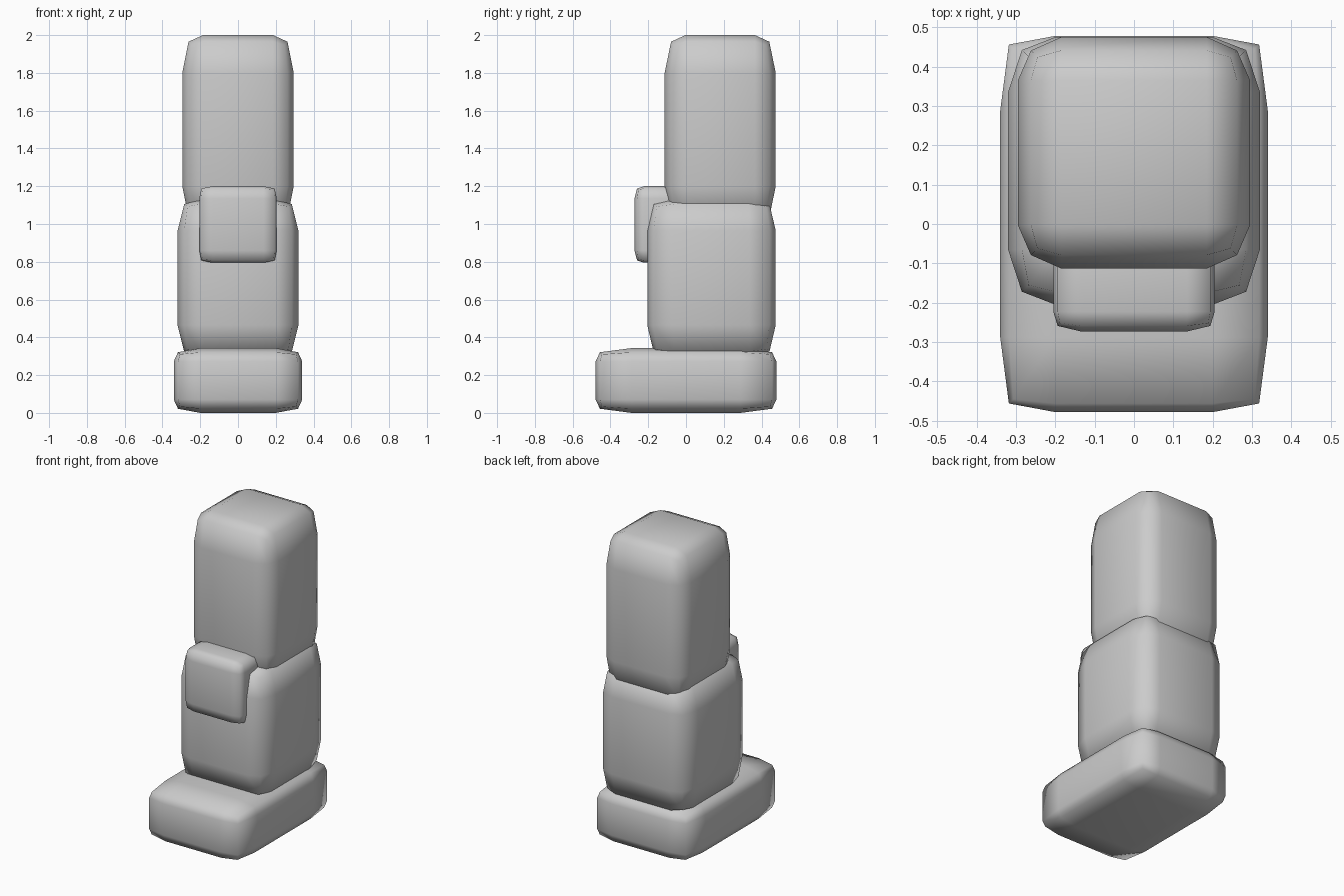
import bpy
import bmesh

default_cube = bpy.data.objects.get("Cube")
if default_cube:
    bpy.data.objects.remove(default_cube, do_unlink=True)

# One plain grey for every part
grey = bpy.data.materials.new("plain grey")
grey.use_nodes = True
color = (0.6, 0.6, 0.6, 1)
grey.diffuse_color = color
grey.node_tree.nodes["Principled BSDF"].inputs["Base Color"].default_value = color


def soft_block(name, low, high, shoulder, edge):
    """Box with pulled-in edges; shoulder and edge are insets per axis."""
    bm = bmesh.new()
    bmesh.ops.create_cube(bm, size=2)
    bmesh.ops.subdivide_edges(bm, edges=bm.edges[:], cuts=2, use_grid_fill=True)
    for v in bm.verts:
        outer = [abs(c) > 0.9 for c in v.co]
        pull = {1: 0, 2: 1, 3: 1.5}[sum(outer)]
        for i in range(3):
            inset = edge[i] * pull if outer[i] else shoulder[i]
            v.co[i] = high[i] - inset if v.co[i] > 0 else low[i] + inset
    bmesh.ops.recalc_face_normals(bm, faces=bm.faces[:])
    for face in bm.faces:
        face.smooth = True
    mesh = bpy.data.meshes.new(name)
    bm.to_mesh(mesh)
    bm.free()
    mesh.materials.append(grey)
    obj = bpy.data.objects.new(name, mesh)
    bpy.context.collection.objects.link(obj)
    return obj


# Long low foot
soft_block("base", (-0.34, -0.478, 0), (0.34, 0.478, 0.343),
           (0.14, 0.19, 0.07), (0.022, 0.022, 0.022))
# Middle block
soft_block("body", (-0.32, -0.205, 0.3), (0.32, 0.475, 1.13),
           (0.12, 0.14, 0.165), (0.035, 0.033, 0.025))
# Tall upper block
soft_block("head", (-0.295, -0.113, 1.0), (0.295, 0.475, 2.0),
           (0.11, 0.11, 0.2), (0.033, 0.034, 0.035))
# Small block set into the front
soft_block("front_block", (-0.205, -0.273, 0.795), (0.205, 0.0, 1.2),
           (0.07, 0.05, 0.065), (0.011, 0.014, 0.012))
